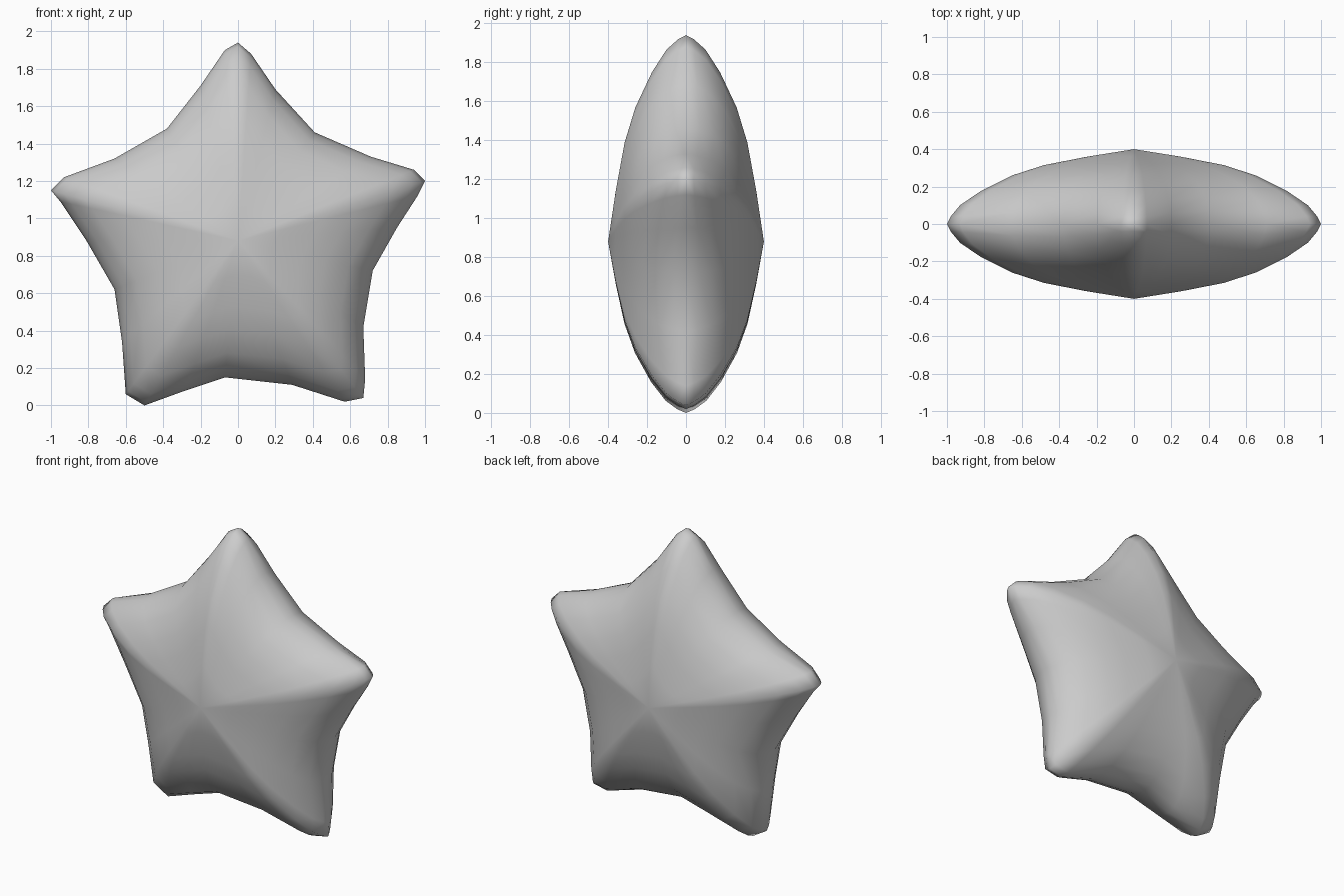
import bpy, bmesh, math

if "Cube" in bpy.data.objects:
    bpy.data.objects.remove(bpy.data.objects["Cube"])

# Star outline seen from the front (x, z), clockwise from the top tip
outline = [(0, 1.94), (.07, 1.88), (.2, 1.69), (.41, 1.46), (.71, 1.33), (.94, 1.26),
           (1, 1.2), (.96, 1.12), (.85, .95), (.72, .72), (.67, .42), (.68, .14),
           (.67, .04), (.57, .02), (.29, .11), (-.07, .15), (-.28, .08), (-.5, 0),
           (-.6, .06), (-.62, .34), (-.66, .62), (-.81, .88), (-.95, 1.09), (-1, 1.15),
           (-.93, 1.22), (-.66, 1.32), (-.38, 1.48), (-.2, 1.71), (-.07, 1.9)]
CX, CZ, DEPTH = 0, .88, .4

# Rings from rim to centre: scale, depth along an arm ridge, depth in a valley
rings = [(.98, .04, .07), (.93, .10, .145), (.82, .175, .225),
         (.65, .26, .285), (.48, .315, .325), (.25, .36, .365)]

bm = bmesh.new()
rim = [bm.verts.new((x, 0, z)) for x, z in outline]
n = len(outline)


def puffed_side(sign):
    """Inflate one face of the star from the shared rim to its centre."""
    prev = rim
    for s, ridge, valley in rings:
        ring = []
        for x, z in outline:
            tip = (math.hypot(x - CX, z - CZ) - .71) / .33
            tip = min(1, max(0, tip))
            y = valley + (ridge - valley) * tip
            ring.append(bm.verts.new((CX + (x - CX) * s, sign * y, CZ + (z - CZ) * s)))
        for i in range(n):
            j = (i + 1) % n
            bm.faces.new((prev[i], prev[j], ring[j], ring[i]))
        prev = ring
    centre = bm.verts.new((CX, sign * DEPTH, CZ))
    for i in range(n):
        bm.faces.new((prev[i], prev[(i + 1) % n], centre))


for side in (-1, 1):
    puffed_side(side)

bmesh.ops.recalc_face_normals(bm, faces=bm.faces)
mesh = bpy.data.meshes.new("puffy_star")
bm.to_mesh(mesh)
bm.free()
for p in mesh.polygons:
    p.use_smooth = True
star = bpy.data.objects.new("puffy_star", mesh)
bpy.context.collection.objects.link(star)
